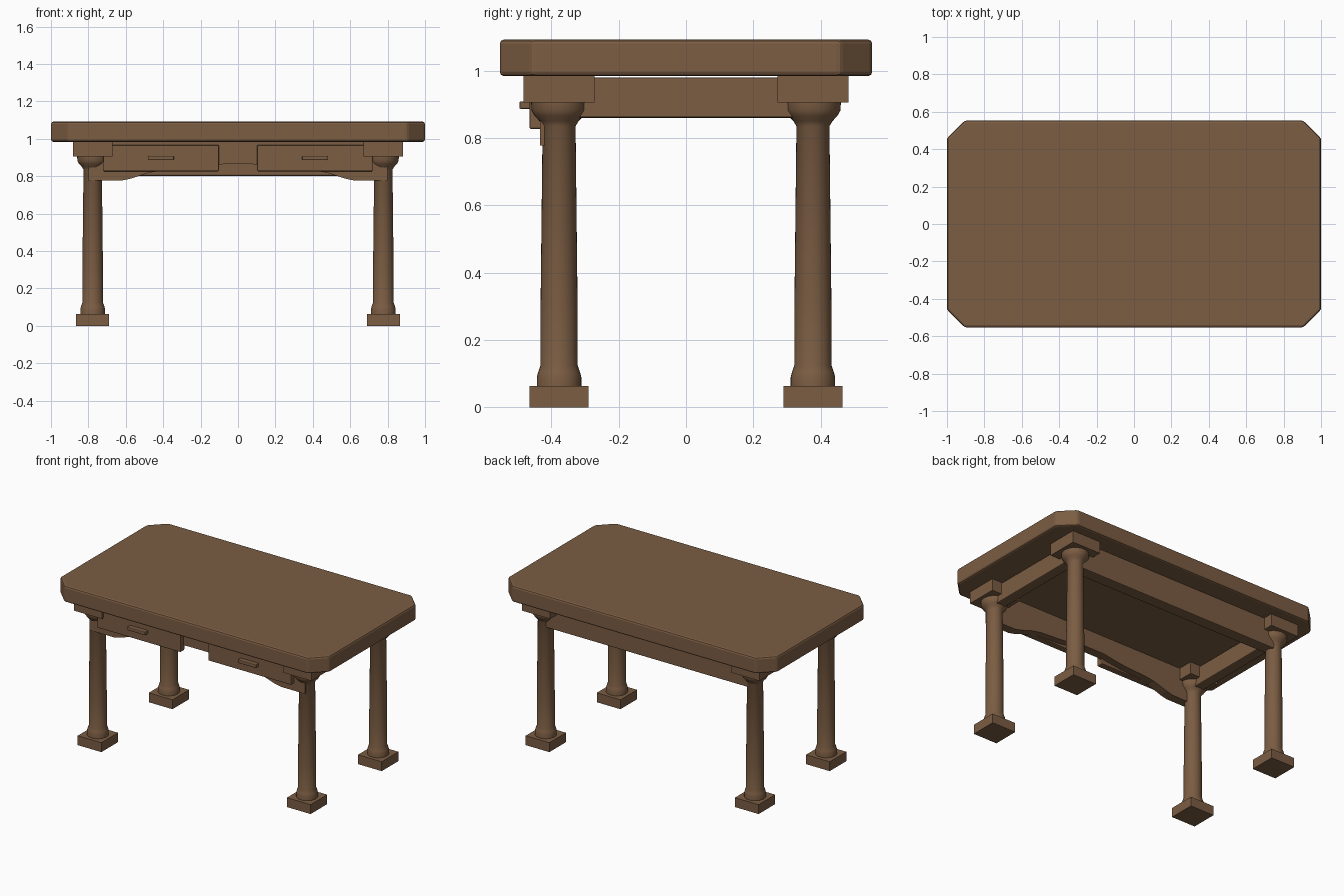
import bpy, bmesh, math
from mathutils import Vector

cube = bpy.data.objects.get("Cube")
if cube:
    bpy.data.objects.remove(cube, do_unlink=True)

wood = bpy.data.materials.new("brown wood")
wood.use_nodes = True
colour = (0.2, 0.11, 0.056, 1)
wood.diffuse_color = colour
wood.node_tree.nodes["Principled BSDF"].inputs["Base Color"].default_value = colour


def finish(name, bm, bevel=0, segments=2):
    bmesh.ops.recalc_face_normals(bm, faces=bm.faces)
    mesh = bpy.data.meshes.new(name)
    bm.to_mesh(mesh)
    bm.free()
    obj = bpy.data.objects.new(name, mesh)
    bpy.context.collection.objects.link(obj)
    mesh.materials.append(wood)
    if bevel:
        mod = obj.modifiers.new("soft edges", 'BEVEL')
        mod.width = bevel
        mod.segments = segments
    return obj


def box(name, x, y, z, bevel=0):
    """Box from (min, max) ranges."""
    bm = bmesh.new()
    bmesh.ops.create_cube(bm, size=1)
    for v in bm.verts:
        v.co = Vector([(r[0] + r[1]) / 2 + c * (r[1] - r[0])
                       for c, r in zip(v.co, (x, y, z))])
    return finish(name, bm, bevel)


def prism(name, points, depth, bevel=0, segments=2):
    """Extrude a closed outline along a vector."""
    bm = bmesh.new()
    face = bm.faces.new([bm.verts.new(p) for p in points])
    new = bmesh.ops.extrude_face_region(bm, geom=[face])["geom"]
    bmesh.ops.translate(bm, vec=depth,
                        verts=[v for v in new if isinstance(v, bmesh.types.BMVert)])
    return finish(name, bm, bevel, segments)


def lathe(name, profile, x, y, sides=32):
    bm = bmesh.new()
    verts = [bm.verts.new((r, 0, z)) for r, z in profile]
    edges = [bm.edges.new(pair) for pair in zip(verts, verts[1:])]
    bmesh.ops.spin(bm, geom=verts + edges, cent=(0, 0, 0), axis=(0, 0, 1),
                   angle=math.tau, steps=sides, use_duplicate=False)
    bmesh.ops.remove_doubles(bm, verts=bm.verts, dist=0.0001)
    bmesh.ops.translate(bm, verts=bm.verts, vec=(x, y, 0))
    obj = finish(name, bm)
    bpy.ops.object.select_all(action='DESELECT')
    obj.select_set(True)
    bpy.context.view_layer.objects.active = obj
    bpy.ops.object.shade_smooth_by_angle(angle=math.radians(35))
    return obj


# Tabletop with clipped corners
X, Y, CUT = 1.0, 0.553, 0.095
corners = [(X, Y - CUT), (X - CUT, Y), (CUT - X, Y), (-X, Y - CUT),
           (-X, CUT - Y), (CUT - X, -Y), (X - CUT, -Y), (X, CUT - Y)]
prism("tabletop", [(x, y, 0.984) for x, y in corners], (0, 0, 0.108), 0.012)

# Legs: foot, turned column and top block
LX, LY = 0.777, 0.377
column = [(0.066, 0.06), (0.066, 0.09), (0.062, 0.105), (0.055, 0.125),
          (0.055, 0.3), (0.049, 0.835), (0.058, 0.85), (0.072, 0.865),
          (0.082, 0.882), (0.083, 0.907)]
for sx, side in ((1, "left"), (-1, "right")):
    for sy, end in ((1, "back"), (-1, "front")):
        x, y = sx * LX, sy * LY
        tag = f"{end}_{side}"
        box(f"{tag}_foot", (x - 0.088, x + 0.088), (y - 0.088, y + 0.088), (0, 0.063))
        lathe(f"{tag}_column", column, x, y)
        box(f"{tag}_block", (x - 0.105, x + 0.105), (y - 0.105, y + 0.105), (0.905, 0.986))

# Side and back aprons
for sx, side in ((1, "left"), (-1, "right")):
    x = sx * LX
    box(f"{side}_apron", (x - 0.035, x + 0.035), (-LY, LY), (0.86, 0.98), 0.006)
box("back_apron", (-LX, LX), (LY - 0.04, LY + 0.04), (0.802, 0.986), 0.006)

# Front apron with a curved lower edge
lower = [(0.8, 0.777), (0.62, 0.777), (0.57, 0.788), (0.52, 0.805), (0.47, 0.82),
         (0.4, 0.83), (0.25, 0.838), (0.14, 0.853), (0.08, 0.864)]
outline = [(x, z) for x, z in lower] + [(-x, z) for x, z in reversed(lower)]
outline += [(-0.8, 0.986), (0.8, 0.986)]
prism("front_apron", [(x, -0.433, z) for x, z in outline], (0, 0.06, 0))

# Drawers and their handles
for sx, side in ((1, "left"), (-1, "right")):
    c = sx * 0.411
    box(f"{side}_drawer", (c - 0.309, c + 0.309), (-0.465, -0.42), (0.826, 0.967), 0.006)
    box(f"{side}_handle", (c - 0.068, c + 0.068), (-0.495, -0.455), (0.886, 0.909), 0.005)
